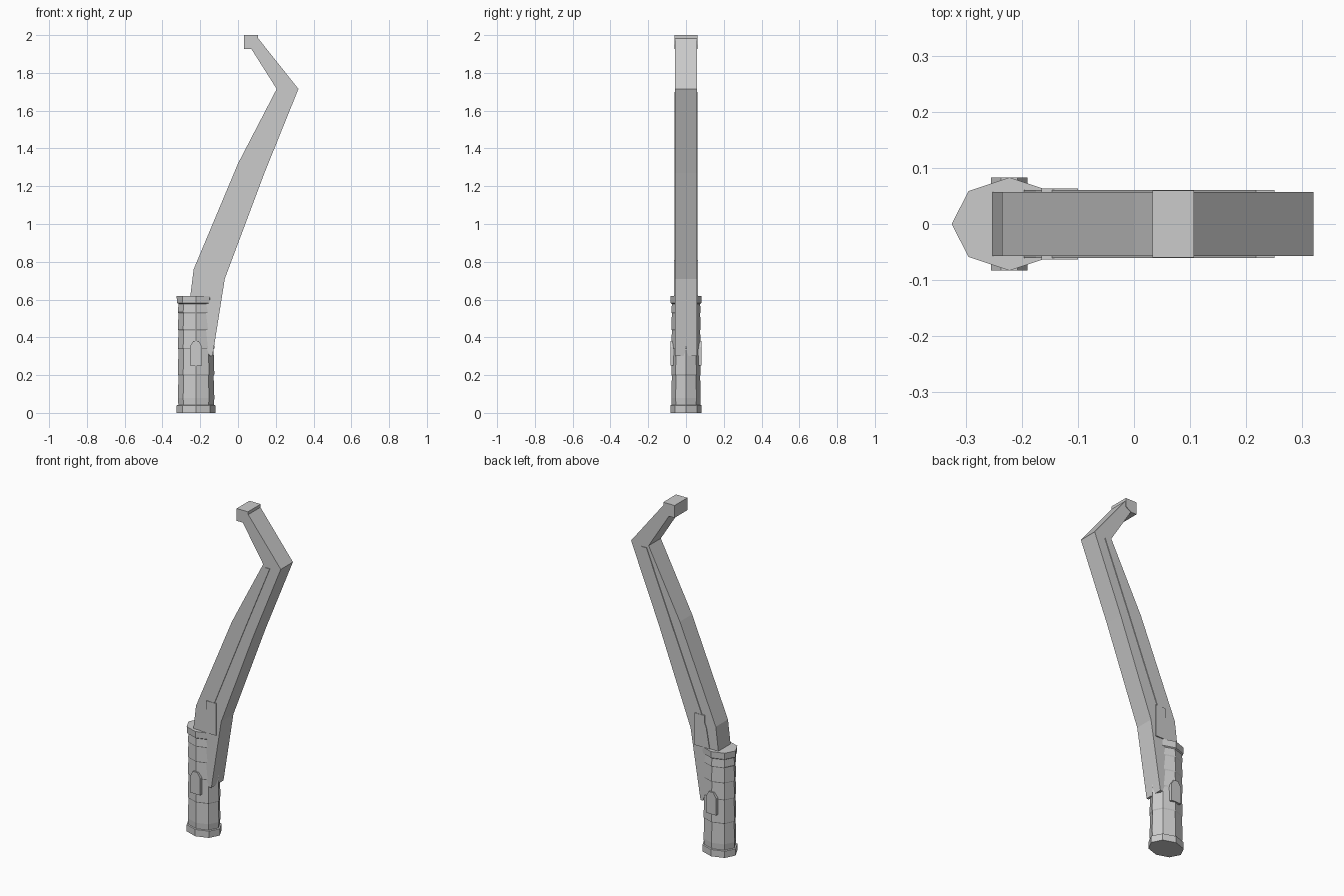
import bpy, bmesh, math

if "Cube" in bpy.data.objects:
    bpy.data.objects.remove(bpy.data.objects["Cube"])


def mesh_object(name, bm):
    bmesh.ops.recalc_face_normals(bm, faces=bm.faces)
    me = bpy.data.meshes.new(name)
    bm.to_mesh(me)
    bm.free()
    ob = bpy.data.objects.new(name, me)
    bpy.context.collection.objects.link(ob)
    return ob


def slab(name, profile, half):
    """Extrude an x-z outline symmetrically through y."""
    bm = bmesh.new()
    face = bm.faces.new([bm.verts.new((x, -half, z)) for x, z in profile])
    ext = bmesh.ops.extrude_face_region(bm, geom=[face])
    for v in ext["geom"]:
        if isinstance(v, bmesh.types.BMVert):
            v.co.y = half
    return mesh_object(name, bm)


def lathe_oval(name, rings, cx, rx, ry, sides=8):
    """Stack of oval rings given as (z, scale)."""
    bm = bmesh.new()
    loops = []
    for z, s in rings:
        loops.append([bm.verts.new((cx + rx * s * math.cos(2 * math.pi * i / sides),
                                    ry * s * math.sin(2 * math.pi * i / sides), z))
                      for i in range(sides)])
    for a, b in zip(loops, loops[1:]):
        for i in range(sides):
            j = (i + 1) % sides
            bm.faces.new((a[i], a[j], b[j], b[i]))
    bm.faces.new(loops[0])
    bm.faces.new(loops[-1])
    return mesh_object(name, bm)


# Grip: eight-sided handle with overlapping wrap bands
rings = [(0, 1.0), (0.04, 1.0), (0.042, 0.91)]
for z0, z1 in [(0.075, 0.2), (0.2, 0.34), (0.34, 0.44), (0.44, 0.53), (0.53, 0.58)]:
    rings += [(z0 + 0.003, 0.94), (z1 - 0.003, 0.9)]
rings += [(0.582, 0.98), (0.62, 1.0)]
lathe_oval("grip", rings, -0.222, 0.103, 0.083)

# Bent blade with hooked tip
slab("blade", [(-0.15, 0.3), (-0.135, 0.3), (-0.07, 0.71), (0.14, 1.27),
               (0.32, 1.715), (0.105, 1.985), (0.04, 1.97), (0.075, 1.92),
               (0.205, 1.715), (0.0, 1.32), (-0.235, 0.76), (-0.257, 0.58)], 0.057)

# Square block at the tip
slab("tip_block", [(0.033, 1.927), (0.07, 1.927), (0.107, 1.95),
                   (0.107, 2.0), (0.033, 2.0)], 0.06)

# Thin raised rib along both blade faces
slab("side_rib", [(-0.2, 0.6), (-0.165, 0.6), (-0.14, 0.74), (0.082, 1.29),
                  (0.25, 1.7), (0.217, 1.7), (0.055, 1.3), (-0.175, 0.74)], 0.061)

# Plates joining the blade to the grip
slab("collar_plate", [(-0.165, 0.62), (-0.1, 0.62), (-0.1, 0.81), (-0.165, 0.81)], 0.063)

# Pointed studs on the sides of the grip
slab("grip_stud", [(-0.255, 0.25), (-0.19, 0.25), (-0.19, 0.35), (-0.208, 0.38),
                   (-0.237, 0.38), (-0.255, 0.35)], 0.083)
